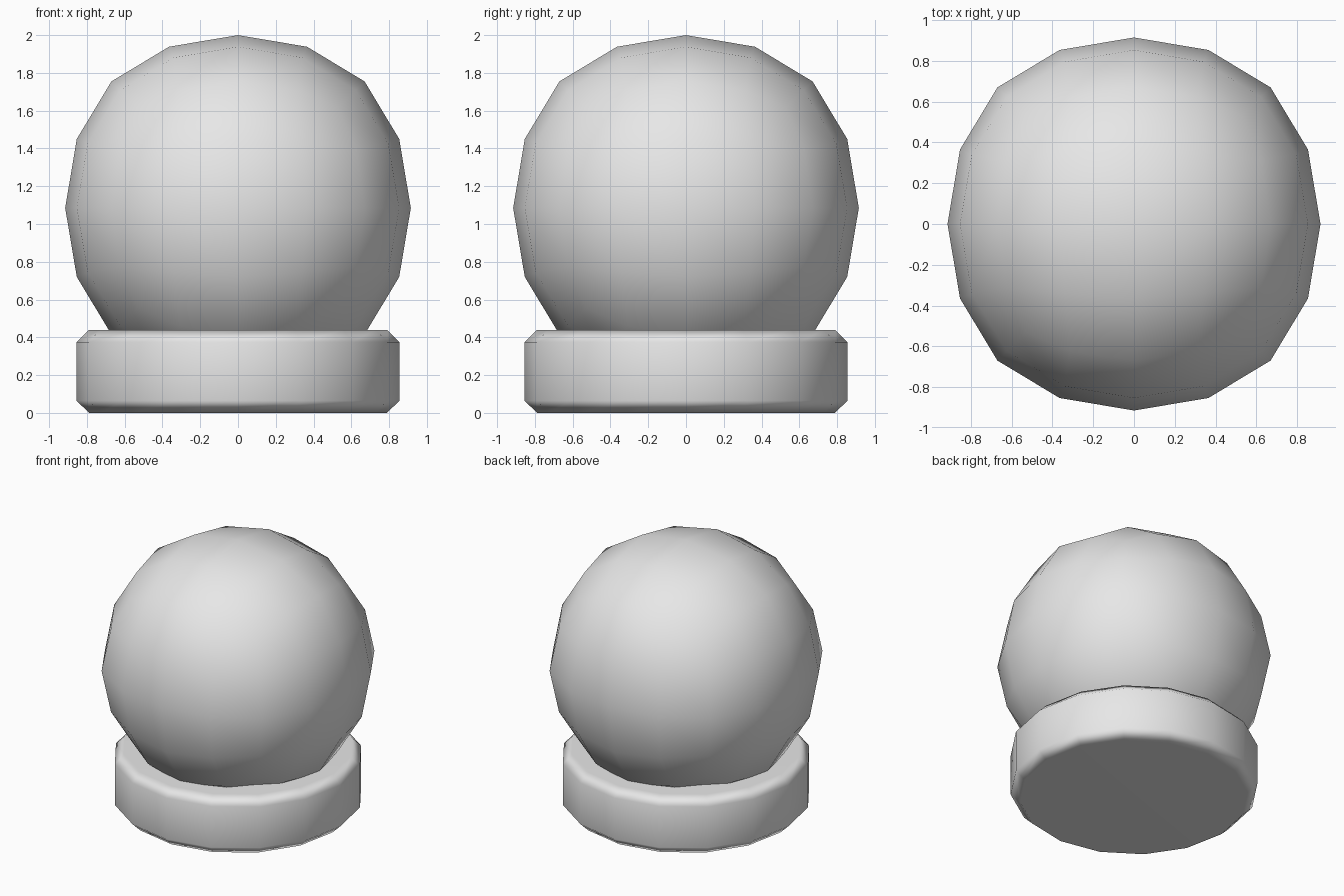
import bpy

# Remove the default cube
old = bpy.data.objects.get("Cube")
if old:
    bpy.data.objects.remove(old, do_unlink=True)

# Single plain grey material
GREY = (0.8, 0.8, 0.8, 1.0)
grey = bpy.data.materials.new("light_grey")
grey.use_nodes = True
grey.diffuse_color = GREY
shader = next(n for n in grey.node_tree.nodes if n.type == 'BSDF_PRINCIPLED')
shader.inputs["Base Color"].default_value = GREY


def finish(name):
    """Name the new object, colour it and shade it smooth."""
    obj = bpy.context.object
    obj.name = obj.data.name = name
    obj.data.materials.append(grey)
    bpy.ops.object.shade_smooth()
    return obj


# Round base: 16-sided drum with chamfered rims
BASE_RADIUS, BASE_HEIGHT = 0.855, 0.44
bpy.ops.mesh.primitive_cylinder_add(vertices=16, radius=BASE_RADIUS, depth=BASE_HEIGHT,
                                    location=(0, 0, BASE_HEIGHT / 2))
base = finish("base")
chamfer = base.modifiers.new("rim_chamfer", 'BEVEL')
chamfer.width = 0.065
chamfer.segments = 1
chamfer.limit_method = 'ANGLE'
chamfer.angle_limit = 1.0
normals = base.modifiers.new("flat_ends", 'WEIGHTED_NORMAL')
normals.mode = 'FACE_AREA'

# Ball: a cube rounded by two levels of subdivision, sunk into the base
bpy.ops.mesh.primitive_cube_add(size=2.083, location=(0, 0, 1.085))
ball = finish("ball")
rounding = ball.modifiers.new("rounding", 'SUBSURF')
rounding.levels = rounding.render_levels = 2
rounding.use_limit_surface = False
